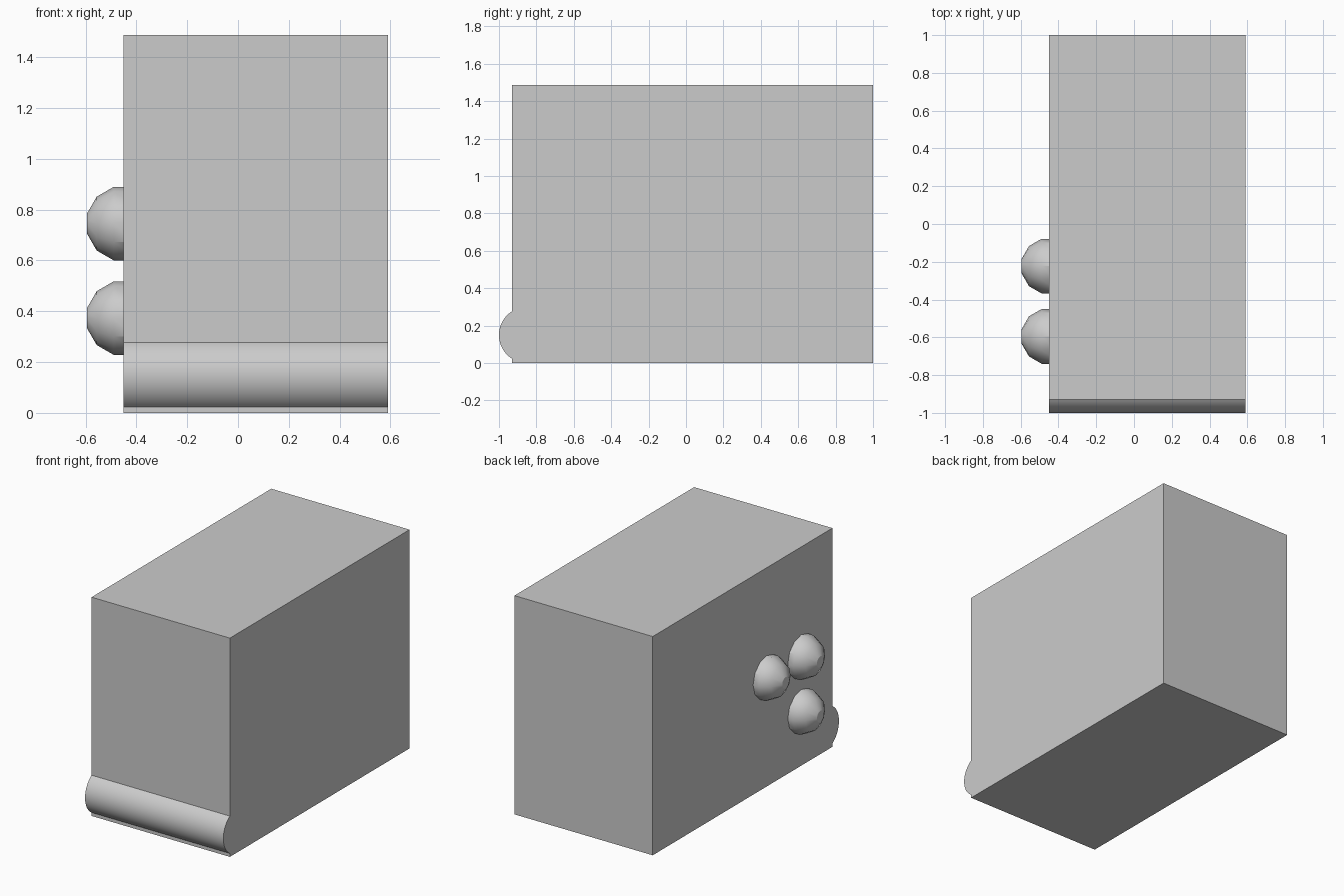
import bpy, bmesh, math

cube = bpy.data.objects.get("Cube")
if cube:
    bpy.data.objects.remove(cube, do_unlink=True)

LEFT, RIGHT = -0.45, 0.59            # side faces of the body
FRONT, BACK, TOP = -0.93, 1.0, 1.487
RADIUS = 0.15                        # shared by the roll and the knobs

grey = bpy.data.materials.new("plain grey")
grey.use_nodes = True
colour = (0.6, 0.6, 0.6, 1)
grey.diffuse_color = colour
grey.node_tree.nodes["Principled BSDF"].inputs["Base Color"].default_value = colour


def loft_along_x(name, sections, smooth=False):
    """Join matching (x, [(y, z), ...]) sections and close both ends."""
    bm = bmesh.new()
    rings = [[bm.verts.new((x, y, z)) for y, z in pts] for x, pts in sections]
    for a, b in zip(rings, rings[1:]):
        for i in range(len(a)):
            j = (i + 1) % len(a)
            bm.faces.new((a[i], a[j], b[j], b[i]))
    bm.faces.new(rings[0])
    bm.faces.new(rings[-1])
    bmesh.ops.recalc_face_normals(bm, faces=bm.faces)
    mesh = bpy.data.meshes.new(name)
    bm.to_mesh(mesh)
    bm.free()
    mesh.materials.append(grey)
    obj = bpy.data.objects.new(name, mesh)
    bpy.context.collection.objects.link(obj)
    if smooth:
        bpy.ops.object.select_all(action='DESELECT')
        obj.select_set(True)
        bpy.context.view_layer.objects.active = obj
        bpy.ops.object.shade_smooth_by_angle(angle=math.radians(30))
    return obj


def arc(cy, cz, r, start, end, count):
    """Points on an arc in the y-z plane, angles in radians."""
    step = (end - start) / (count - 1)
    return [(cy + r * math.cos(start + i * step), cz + r * math.sin(start + i * step))
            for i in range(count)]


# Body block
outline = [(FRONT, 0), (BACK, 0), (BACK, TOP), (FRONT, TOP)]
loft_along_x("body", [(LEFT, outline), (RIGHT, outline)])

# Rounded roll along the lower front edge, cut off where it meets the body
roll_y, roll_z = -0.85, 0.15
half = math.acos((roll_y - FRONT) / RADIUS)
bulge = arc(roll_y, roll_z, RADIUS, math.pi - half, math.pi + half, 33)
loft_along_x("front_roll", [(LEFT, bulge), (RIGHT, bulge)], smooth=True)

# Three faceted knobs on one side: twelve sides, flat tip
for name, y, z in (("knob_upper_front", -0.595, 0.745),
                   ("knob_lower_front", -0.595, 0.373),
                   ("knob_upper_rear", -0.223, 0.745)):
    sections = []
    for degrees in (15, 45, 75, 105):
        a = math.radians(degrees)
        ring = arc(y, z, RADIUS * math.sin(a), 0, math.tau, 13)[:-1]
        sections.append((LEFT - RADIUS * math.cos(a), ring))
    loft_along_x(name, sections, smooth=True)
